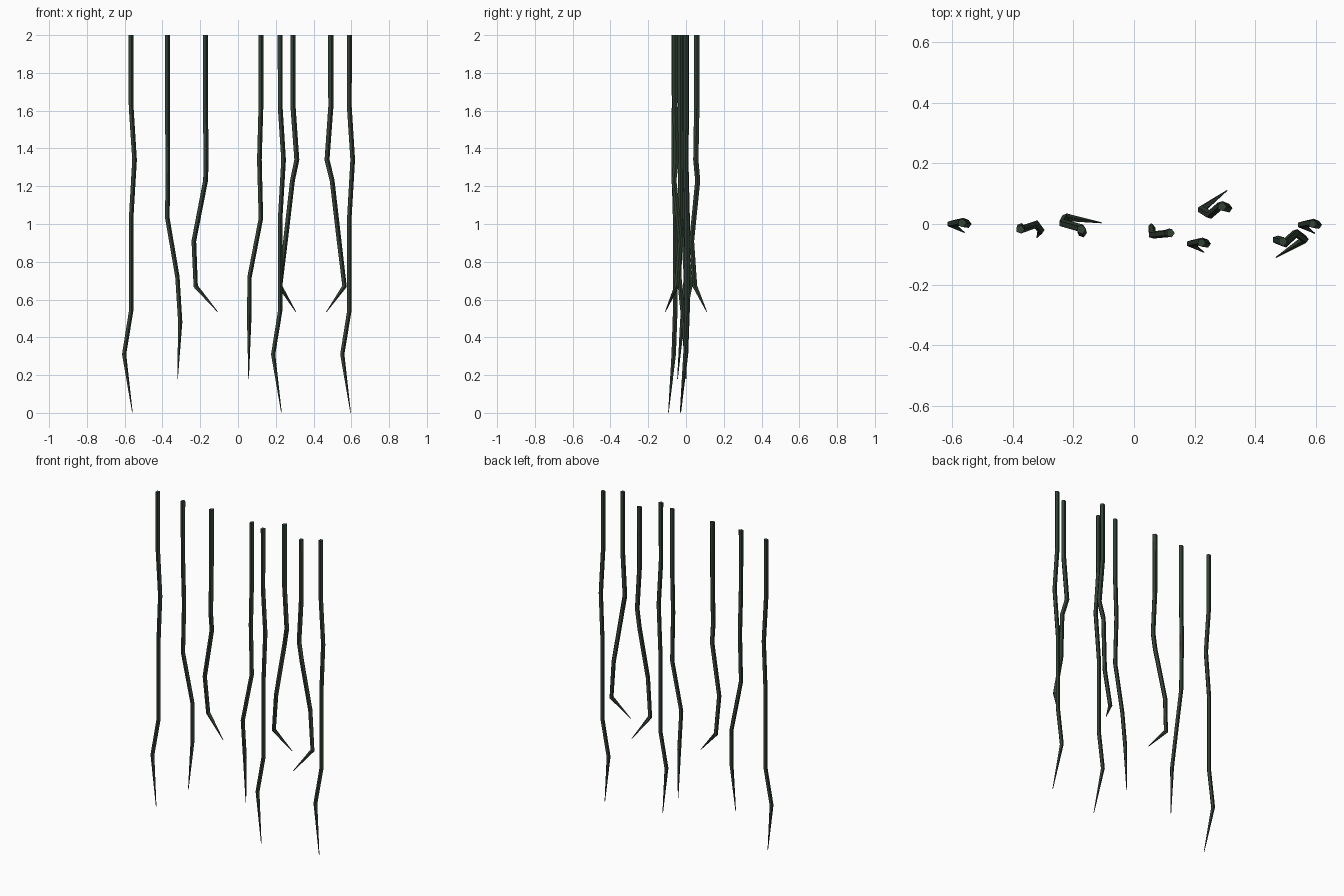
import bpy, bmesh
from math import cos, sin, tau
from mathutils import Vector

if "Cube" in bpy.data.objects:
    bpy.data.objects.remove(bpy.data.objects["Cube"])

mat = bpy.data.materials.new("dark_green_vine")
mat.diffuse_color = (0.032, 0.052, 0.034, 1)
mat.use_nodes = True
mat.node_tree.nodes["Principled BSDF"].inputs["Base Color"].default_value = mat.diffuse_color
SIDES = 5
DOWN = Vector((0, 0, -1))


def vine(name, pts, r):
    """Faceted tube along pts (top to bottom), narrowing to a small blunt tip."""
    pts = [Vector(p) for p in pts]
    bm = bmesh.new()
    rings = []
    last = len(pts) - 1
    for i, p in enumerate(pts):
        if i == 0:
            t = DOWN
        elif i == last:
            t = (p - pts[i - 1]).normalized()
        else:
            t = ((pts[i + 1] - p).normalized() + (p - pts[i - 1]).normalized()).normalized()
        q = DOWN.rotation_difference(t)
        rad = r * 0.12 if i == last else r * (1 - 0.03 * i)
        rings.append([bm.verts.new(p + q @ Vector((rad * cos(tau * k / SIDES),
                                                   rad * sin(tau * k / SIDES), 0)))
                      for k in range(SIDES)])
    bm.faces.new(rings[0])
    bm.faces.new(rings[-1])
    for a, b in zip(rings, rings[1:]):
        for k in range(SIDES):
            n = (k + 1) % SIDES
            bm.faces.new((a[k], a[n], b[n], b[k]))
    bmesh.ops.recalc_face_normals(bm, faces=bm.faces)
    me = bpy.data.meshes.new(name)
    bm.to_mesh(me)
    bm.free()
    me.materials.append(mat)
    bpy.context.collection.objects.link(bpy.data.objects.new(name, me))


# Long vines: one shape placed three times
LONG = [(0, 0, 2), (0, 0, 1.62), (.018, -.003, 1.34), (0, .005, 1.03),
        (0, .005, .54), (-.037, -.003, .31), (.008, -.031, .001)]
for i, (x, y) in enumerate([(-.567, .003), (.222, -.062), (.588, 0)]):
    vine(f"long_vine_{i + 1}", [(x + a, y + b, z) for a, b, z in LONG], .0145)

# Medium vines with a sideways bend
MED_Z = (2, 1.62, 1.34, 1.03, .72, .48, .18)
MEDIUM = [
    [(-.375, -.018), (-.375, -.018), (-.373, -.01), (-.375, -.018),
     (-.322, 0), (-.307, -.02), (-.32, -.045)],
    [(.12, -.03), (.12, -.03), (.112, -.028), (.12, -.03),
     (.06, -.036), (.058, -.012), (.056, 0)],
]
for i, path in enumerate(MEDIUM):
    vine(f"medium_vine_{i + 1}", [(x, y, z) for (x, y), z in zip(path, MED_Z)], .0145)

# Short vines with a hooked tip
SHORT_Z = (2, 1.62, 1.34, 1.23, .91, .67, .535)
SHORT = [
    [(-.174, -.018), (-.174, -.018), (-.17, -.03), (-.173, -.015),
     (-.235, .002), (-.225, .022), (-.108, .004)],
    [(.29, .057), (.29, .057), (.31, .052), (.287, .062),
     (.25, .03), (.222, .047), (.306, .11)],
    [(.49, -.058), (.49, -.058), (.47, -.052), (.497, -.064),
     (.534, -.03), (.563, -.05), (.468, -.11)],
]
for i, path in enumerate(SHORT):
    vine(f"short_hooked_vine_{i + 1}", [(x, y, z) for (x, y), z in zip(path, SHORT_Z)], .0155)
